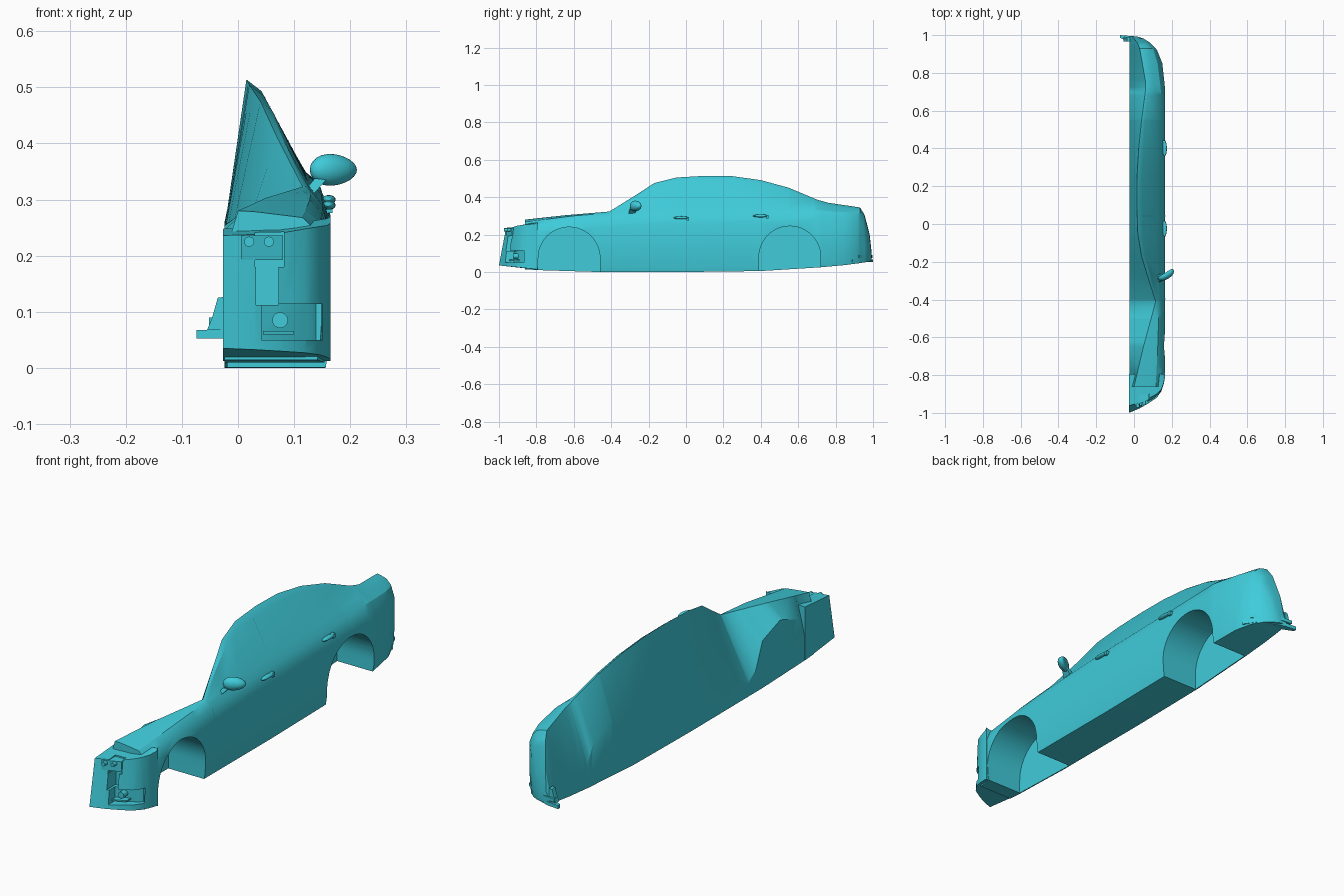
import bpy, bmesh, math
from mathutils import Vector

if "Cube" in bpy.data.objects:
    bpy.data.objects.remove(bpy.data.objects["Cube"])

paint = bpy.data.materials.new("teal_paint")
paint.diffuse_color = (0.05, 0.6, 0.7, 1)
paint.use_nodes = True
paint.node_tree.nodes["Principled BSDF"].inputs["Base Color"].default_value = paint.diffuse_color


def finish(name, bm, smooth=True):
    bmesh.ops.recalc_face_normals(bm, faces=bm.faces)
    me = bpy.data.meshes.new(name)
    bm.to_mesh(me)
    bm.free()
    ob = bpy.data.objects.new(name, me)
    bpy.context.collection.objects.link(ob)
    me.materials.append(paint)
    if smooth:
        smooth_edges(ob)
    return ob


def smooth_edges(ob):
    bpy.ops.object.select_all(action='DESELECT')
    ob.select_set(True)
    bpy.context.view_layer.objects.active = ob
    bpy.ops.object.shade_smooth_by_angle(angle=math.radians(28))


def loft(name, rings, closed=True):
    bm = bmesh.new()
    vs = [[bm.verts.new(p) for p in r] for r in rings]
    n = len(rings[0])
    for a, b in zip(vs, vs[1:]):
        for i in range(n if closed else n - 1):
            j = (i + 1) % n
            bm.faces.new((a[i], a[j], b[j], b[i]))
    if closed:
        bm.faces.new(vs[0])
        bm.faces.new(vs[-1])
    return finish(name, bm)


def plate(name, outline, z0, z1):
    return loft(name, [[(x, y, z) for x, y in outline] for z in (z0, z1)])


def box(name, x0, x1, y0, y1, z0, z1):
    return plate(name, [(x0, y0), (x1, y0), (x1, y1), (x0, y1)], z0, z1)


def ellipsoid(name, center, size, turn=0):
    bpy.ops.mesh.primitive_uv_sphere_add(segments=20, ring_count=12, location=center, rotation=(0, 0, turn))
    ob = bpy.context.object
    ob.name = name
    ob.scale = size
    ob.data.materials.append(paint)
    smooth_edges(ob)
    return ob


def cut(ob, cutters):
    bpy.context.view_layer.objects.active = ob
    for c in cutters:
        m = ob.modifiers.new("cut", 'BOOLEAN')
        m.operation, m.object, m.solver = 'DIFFERENCE', c, 'EXACT'
        bpy.ops.object.modifier_apply(modifier=m.name)
        bpy.data.objects.remove(c)
    smooth_edges(ob)


def lerp(keys, y):
    if y <= keys[0][0]:
        return keys[0][1:]
    for a, b in zip(keys, keys[1:]):
        if y <= b[0]:
            t = (y - a[0]) / (b[0] - a[0])
            return [p + (q - p) * t for p, q in zip(a[1:], b[1:])]
    return keys[-1][1:]


# Guide curves along the car: (y, x, z)
roof = [(-.86, .0, .28), (-.65, .05, .303), (-.41, .115, .323), (-.27, .07, .41), (-.17, .04, .475),
        (-.05, .02, .505), (.1, .015, .514), (.25, .016, .512), (.4, .025, .491), (.55, .04, .45),
        (.7, .06, .387), (.76, .06, .37), (.93, .03, .345), (.955, .02, .305), (.982, .0, .2), (.992, -.01, .11)]
belt = [(-.86, .115, .268), (-.6, .128, .3), (-.41, .13, .315), (-.1, .124, .336), (.4, .122, .347),
        (.7, .11, .358), (.93, .075, .335), (.955, .06, .295), (.982, .03, .19), (.992, .0, .1)]
side = [(-.86, .15, .014), (-.79, .163, .01), (-.5, .165, .001), (.0, .165, 0), (.4, .165, .005),
        (.72, .164, .025), (.85, .15, .037), (.92, .122, .046), (.96, .085, .052), (.982, .05, .056), (.992, .02, .06)]
inner = [(-.86, .2), (-.8, .11), (-.75, .21), (-.625, .255), (-.5, .21), (-.455, .1), (-.4, .06),
         (-.065, .24), (.3, .25), (.555, .26), (.68, .215), (.725, .12), (.95, .1), (.992, .08)]


def section(y):
    (xr, zr), (xb, zb), (xo, z0), (zi,) = [lerp(k, y) for k in (roof, belt, side, inner)]
    xb = min(xb, xo - .015)
    xr = min(xr, xb - .006)
    h = zb - z0
    pts = [(-.024, z0), (xo - .009, z0), (xo - .004, z0 + h * .08), (xo, z0 + h * .35),
           (xo, z0 + h * .76), (xo - (xo - xb) * .4, z0 + h * .92), (xb, zb),
           (xr + (xb - xr) * .25, zr - (zr - zb) * .12), (xr, zr), (-.024, max(zi, z0 + .02))]
    return [Vector((x, y, z)) for x, z in pts]


# Body half
stations = sorted({k[0] for c in (roof, belt, side, inner) for k in c})
body = loft("body_side", [section(y) for y in stations])


# Wheel wells
def arch(yc, zc, r=.165):
    prof = [(yc - r, -.1)]
    prof += [(yc - r * math.cos(math.pi * i / 24), zc + r * math.sin(math.pi * i / 24)) for i in range(25)]
    prof += [(yc + r, -.1)]
    ob = loft("arch_cutter", [[(x, y, z) for y, z in prof] for x in (-.019, .3)])
    ob.hide_render = True
    return ob


cut(body, [arch(-.625, .075), arch(.555, .08)])

# Front bumper: x, front y at bottom, front y at top, top z
rows = [(-.027, -1, -.962, .236), (.03, -.976, -.945, .238), (.075, -.95, -.925, .24), (.12, -.92, -.9, .248),
        (.145, -.885, -.875, .252), (.158, -.845, -.84, .254), (.165, -.805, -.805, .258)]
bumper = loft("front_bumper", [[(x, yb, .035 - (yb + 1) * .1), (x, yt, zt), (x, -.793, zt + .012), (x, -.793, .012)]
                               for x, yb, yt, zt in rows])
cutters = [box("grille_cutter", .032, .072, -1.1, -.9, .112, .195),
           box("lamp_slot_cutter", .03, .082, -1.1, -.9, .18, .3),
           plate("fog_cutter", [(.042, -1.1), (.2, -1.1), (.147, -.85), (.128, -.875), (.042, -.92)], .05, .114)]
for c in cutters:
    c.hide_render = True
cut(bumper, cutters)

# Headlight with two round lamps, fog lamp and slats
plate("headlight", [(.005, -.962), (.08, -.93), (.08, -.87), (.005, -.87)], .192, .236)
for name, x, y, z, r in (("lamp_inner", .02, -.957, .225, .009), ("lamp_outer", .055, -.942, .225, .009),
                         ("fog_lamp", .075, -.91, .085, .014)):
    bpy.ops.mesh.primitive_cylinder_add(vertices=20, radius=r, depth=.03, location=(x, y, z),
                                        rotation=(math.pi / 2, 0, 0))
    lamp = bpy.context.object
    lamp.name = name
    lamp.data.materials.append(paint)
    smooth_edges(lamp)
plate("fog_slat", [(.045, -.945), (.1, -.922), (.1, -.88), (.045, -.9)], .06, .066)

# Door mirror
mirror = ellipsoid("door_mirror", (.17, -.268, .353), (.047, .024, .028), .55)
for v in mirror.data.vertices:
    v.co.y = min(v.co.y, .45)
    v.co.z *= 1.0 - .15 * v.co.x
loft("mirror_stalk", [[(.115, -.31, .31), (.135, -.31, .31), (.135, -.27, .315), (.115, -.27, .315)],
                      [(.137, -.3, .338), (.157, -.295, .335), (.157, -.265, .335), (.137, -.265, .338)]])

# Door handles
for name, y, z in (("front_door_handle", -.025, .29), ("rear_door_handle", .4, .3)):
    ellipsoid(name, (.162, y, z), (.012, .042, .008))
    box(name + "_base", .145, .168, y + .028, y + .042, z - .014, z + .005)

# Door seams follow the body section
for name, y, last in (("front_seam", -.4, 6), ("middle_seam", .04, 8)):
    loft(name, [[p + Vector((.0012, 0, .0004)) for p in section(yy)[2:last]] for yy in (y, y + .005)], False)

# Rear bumper lip, stepped trims and corner vent
curve = [(-.074, 1.0), (-.02, .995), (.04, .975), (.1, .94), (.135, .89)]
plate("rear_lip", curve + [(.12, .88), (.04, .95), (-.025, .965), (-.074, .985)], .052, .068)
plate("rear_trim", [(-.052, .998), (.0, .994), (.07, .965), (.12, .925), (.1, .91), (0, .965), (-.052, .98)], .075, .09)
loft("rear_tab", [[(-.055, y, .068), (-.022, y, .068), (-.022, y, .127), (-.036, y, .125), (-.046, y, .09)]
                  for y in (.965, .988)])
